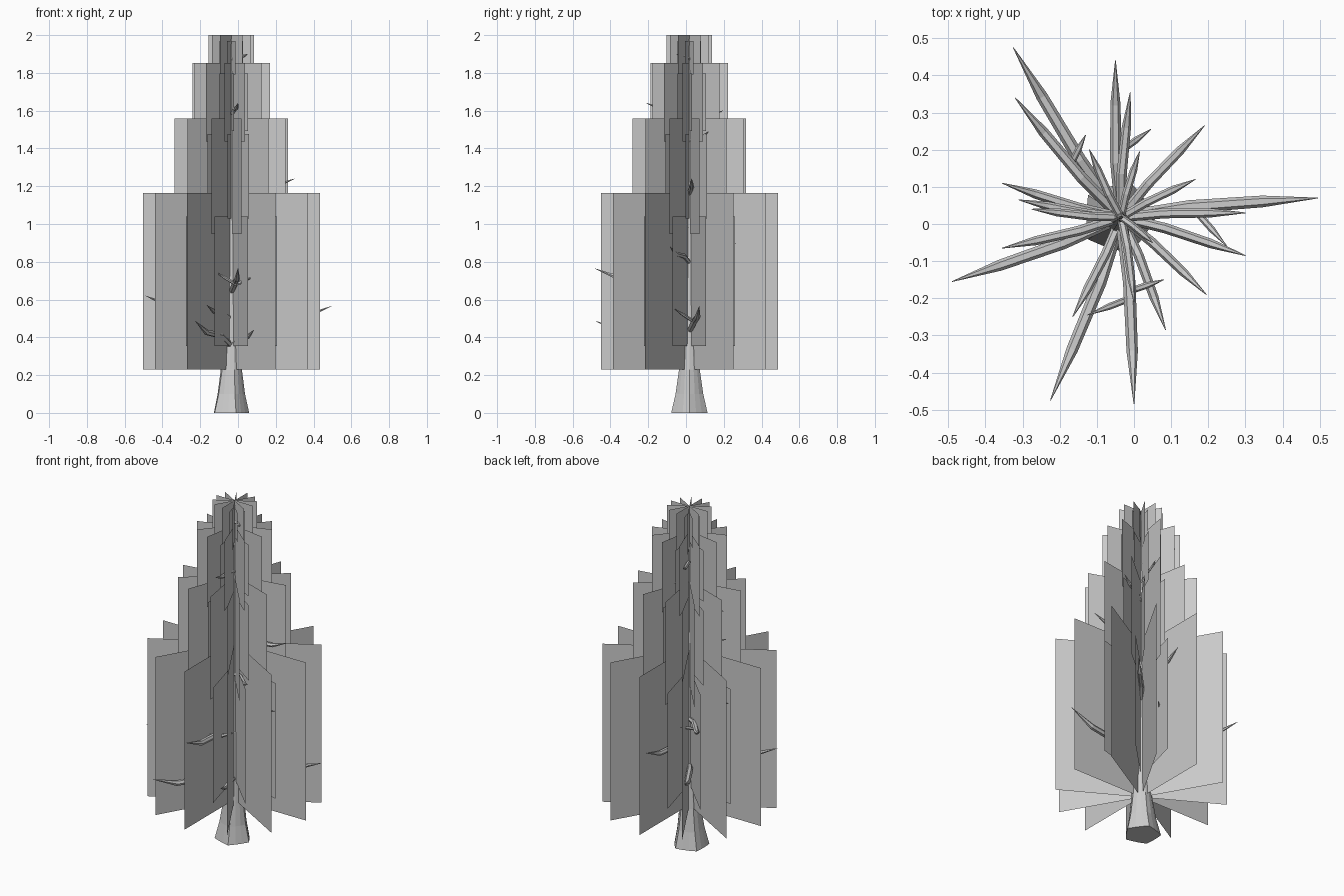
import bpy, bmesh, math
from mathutils import Vector

if "Cube" in bpy.data.objects:
    bpy.data.objects.remove(bpy.data.objects["Cube"])

AX, AY = -0.035, 0.018   # trunk axis


def finish(bm, name):
    bmesh.ops.recalc_face_normals(bm, faces=bm.faces)
    me = bpy.data.meshes.new(name)
    bm.to_mesh(me)
    bm.free()
    ob = bpy.data.objects.new(name, me)
    bpy.context.collection.objects.link(ob)
    return ob


def skin(bm, rings):
    """Bridge rings of vertices and cap both ends."""
    loops = [[bm.verts.new(p) for p in r] for r in rings]
    n = len(loops[0])
    for a, b in zip(loops, loops[1:]):
        for i in range(n):
            j = (i + 1) % n
            bm.faces.new((a[i], a[j], b[j], b[i]))
    bm.faces.new(loops[0][::-1])
    bm.faces.new(loops[-1])


def tube(bm, path, radii, sides=6):
    """Tapered tube along a path of points."""
    rings = []
    for i, p in enumerate(path):
        d = (path[min(i + 1, len(path) - 1)] - path[max(i - 1, 0)]).normalized()
        u = d.cross(Vector((0, 0, 1))).normalized()
        v = u.cross(d)
        rings.append([p + radii[i] * (math.cos(t) * u + math.sin(t) * v)
                      for t in (math.tau * k / sides for k in range(sides))])
    skin(bm, rings)


# Foliage: tiers of crossed square cards, a large and a small set in each,
# every tier turned ten degrees further than the one below
tiers = [("lower", 0.697, 0.468, 0), ("middle", 1.253, 0.305, 10),
         ("upper", 1.645, 0.208, 20), ("crown", 1.88, 0.12, 30)]
for label, z, half, turn in tiers:
    bm = bmesh.new()
    for h, offset in ((half, turn), (half * 0.73, turn + 15)):
        for k in range(6):
            a = math.radians(offset + 30 * k)
            dx, dy = h * math.cos(a), h * math.sin(a)
            bm.faces.new([bm.verts.new((AX + s * dx, AY + s * dy, z + t * h))
                          for s, t in ((-1, -1), (1, -1), (1, 1), (-1, 1))])
    finish(bm, label + "_foliage")

# Trunk: flared, lobed foot tapering to a thin tip
bm = bmesh.new()
rings = []
for z, r, lobe in ((0, 0.092, 0.1), (0.1, 0.072, 0.07), (0.23, 0.056, 0.03), (0.38, 0.044, 0),
                   (0.8, 0.032, 0), (1.3, 0.02, 0), (1.7, 0.011, 0), (1.98, 0.002, 0)):
    ring = []
    for i in range(15):
        t = math.tau * i / 15
        q = r * (1 + lobe * math.cos(5 * t))
        ring.append((AX - 0.007 * max(0, 1 - z * 3) + q * math.cos(t), AY + q * math.sin(t), z))
    rings.append(ring)
skin(bm, rings)
finish(bm, "trunk")

# Branches: given by tip position, rising outward from the trunk
tips = [(0.495, 0.07, 0.565), (-0.49, -0.155, 0.62), (-0.325, 0.475, 0.6), (-0.225, -0.475, 0.485),
        (0.0, -0.485, 0.765), (-0.32, 0.34, 0.85), (-0.05, 0.44, 0.7), (-0.01, 0.355, 1.0),
        (0.19, 0.265, 0.9), (0.015, 0.195, 1.6), (0.165, 0.12, 1.49), (0.3, -0.085, 0.88),
        (0.3, 0.03, 1.24), (0.195, -0.19, 1.05), (0.085, -0.285, 0.44), (-0.165, -0.25, 0.57),
        (-0.355, -0.065, 1.1), (-0.355, 0.11, 0.95), (-0.31, 0.065, 1.3), (-0.275, 0.04, 1.45),
        (0.0, -0.21, 1.64), (0.05, -0.05, 1.9), (-0.12, 0.2, 1.72)]
bm = bmesh.new()
for x, y, z in tips:
    tip = Vector((x, y, z))
    root = Vector((AX, AY, z))
    length = (tip - root).length
    root.z -= 0.25 * length
    side = Vector((-(y - AY), x - AX, 0)) * 0.02
    r = 0.007 + 0.018 * length
    path = [root,
            root.lerp(tip, 0.35) + side + Vector((0, 0, 0.02 * length)),
            root.lerp(tip, 0.72) + side * 0.5 - Vector((0, 0, 0.04 * length)),
            tip]
    tube(bm, path, [r, r * 1.05, r * 0.95, 0.001])
finish(bm, "branches")

# Twigs: forks growing from the longer branches
bm = bmesh.new()
for a, b in (((0.17, 0.03, 0.49), (0.25, -0.06, 0.55)),
             ((-0.01, -0.2, 0.68), (-0.125, -0.245, 0.75)),
             ((-0.01, -0.18, 0.68), (0.08, -0.15, 0.72)),
             ((-0.03, 0.2, 0.64), (0.045, 0.255, 0.69)),
             ((-0.17, 0.16, 0.77), (-0.13, 0.24, 0.8))):
    a, b = Vector(a), Vector(b)
    tube(bm, [a, a.lerp(b, 0.5), b], [0.009, 0.009, 0.001])
finish(bm, "twigs")
